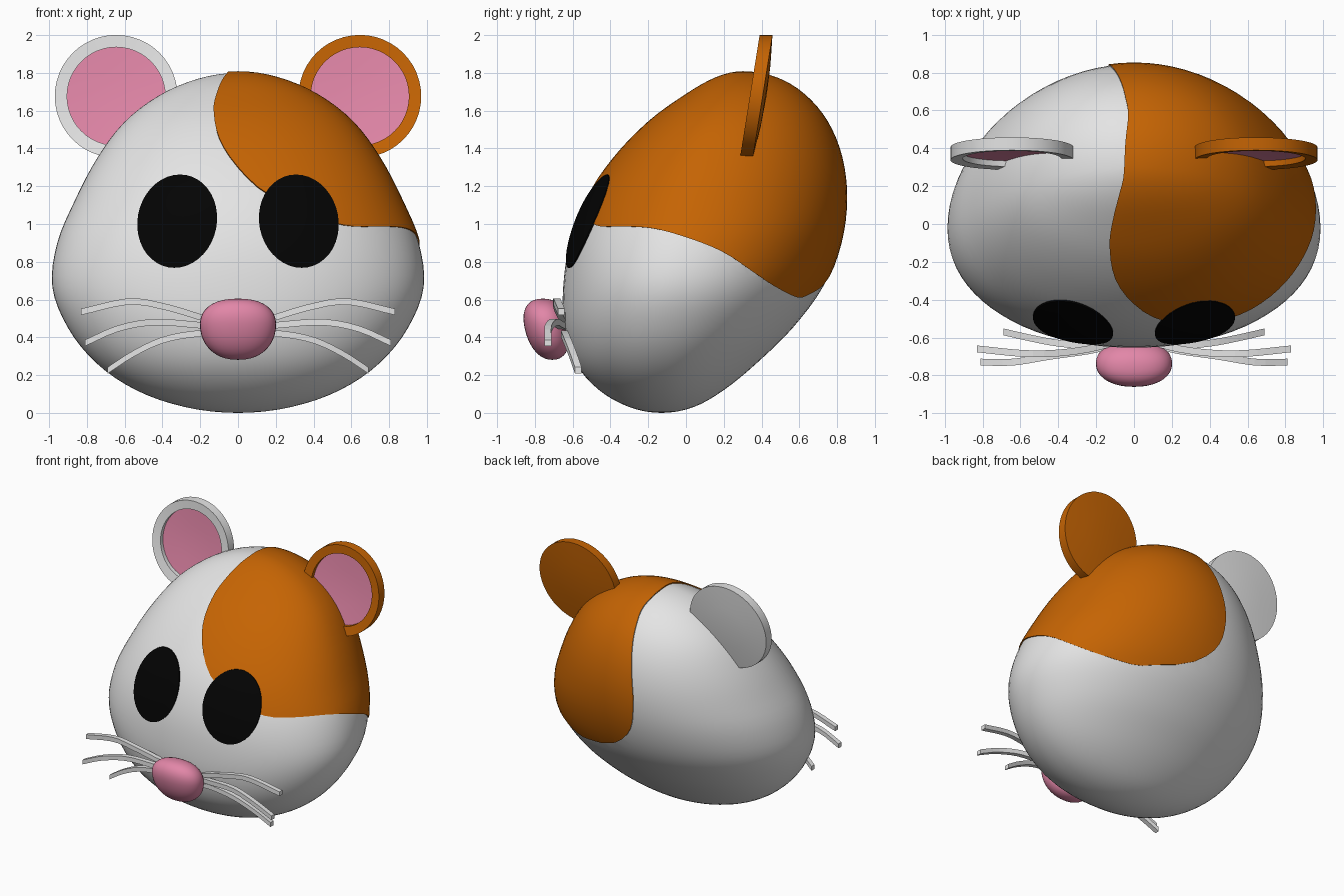
import bpy, bmesh, math
from mathutils import Vector

cube = bpy.data.objects.get("Cube")
if cube:
    bpy.data.objects.remove(cube, do_unlink=True)


def material(name, r, g, b):
    m = bpy.data.materials.new(name)
    m.use_nodes = True
    m.diffuse_color = (r, g, b, 1)
    bsdf = next(n for n in m.node_tree.nodes if n.type == 'BSDF_PRINCIPLED')
    bsdf.inputs["Base Color"].default_value = (r, g, b, 1)
    return m


WHITE = material("white fur", .78, .78, .78)
ORANGE = material("orange fur", .56, .127, .001)
PINK = material("pink skin", .76, .24, .39)
BLACK = material("eye black", .001, .001, .001)


def spline(pts, x):
    """Smooth value at x through a list of (x, value) points."""
    x = min(max(x, pts[0][0]), pts[-1][0])
    i = 0
    while i < len(pts) - 2 and x > pts[i + 1][0]:
        i += 1

    def slope(k):
        a, b = pts[max(k - 1, 0)], pts[min(k + 1, len(pts) - 1)]
        return (b[1] - a[1]) / (b[0] - a[0])
    (x0, v0), (x1, v1) = pts[i], pts[i + 1]
    w = x1 - x0
    t = (x - x0) / w
    s = 1 - t
    return (v0 * (1 + 2 * t) * s * s + v1 * (3 - 2 * t) * t * t
            + w * t * s * (slope(i) * s - slope(i + 1) * t))


def soft(v, power):
    return math.copysign(abs(v) ** power, v)


def loft(bm, rings):
    """Skin closed rings; a ring of one point is a pole. Returns faces per band."""
    vs = [[bm.verts.new(p) for p in ring] for ring in rings]
    bands = []
    for a, b in zip(vs, vs[1:]):
        n = max(len(a), len(b))
        band = []
        for i in range(n):
            j = (i + 1) % n
            quad = [a[i % len(a)], a[j % len(a)], b[j % len(b)], b[i % len(b)]]
            band.append(bm.faces.new(list(dict.fromkeys(quad))))
        bands.append(band)
    return bands


def finish(bm, name, mats, smooth=True):
    bmesh.ops.recalc_face_normals(bm, faces=bm.faces[:])
    me = bpy.data.meshes.new(name)
    bm.to_mesh(me)
    bm.free()
    for m in mats:
        me.materials.append(m)
    ob = bpy.data.objects.new(name, me)
    bpy.context.collection.objects.link(ob)
    if smooth:
        bpy.ops.object.select_all(action='DESELECT')
        ob.select_set(True)
        bpy.context.view_layer.objects.active = ob
        bpy.ops.object.shade_smooth_by_angle(angle=math.radians(40))


def circle(n):
    return [2 * math.pi * i / n for i in range(n)]


# Head profiles, evenly spaced over the polar angle from bottom to top
HALF = .9
STEP = math.pi / 12
FLAT = 2.1  # squareness of the face


def by_angle(values):
    return [(i * STEP, v) for i, v in enumerate(values)]


WIDTH = by_angle([0, .28, .54, .75, .90, .983, .957, .86, .745, .605, .42, .21, 0])
FRONT = by_angle([-.13, -.30, -.46, -.585, -.645, -.65, -.615, -.525, -.375, -.195, 0, .16, .3])
BACK = by_angle([-.13, .04, .20, .375, .565, .725, .815, .845, .82, .745, .625, .475, .3])


def middle(z):
    h = z / (2 * HALF)
    return -.13 + .43 * h - .07 * math.sin(math.pi * h)


def head_point(t, a):
    z = HALF * (1 - math.cos(t))
    mid = middle(z)
    side, power = (FRONT, 2 / FLAT) if math.sin(a) < 0 else (BACK, 1)
    depth = abs(spline(side, t) - mid)
    return Vector((spline(WIDTH, t) * soft(math.cos(a), power),
                   mid + depth * soft(math.sin(a), power), z))


def face_y(x, z):
    t = math.acos(1 - z / HALF)
    mid = middle(z)
    return mid - (mid - spline(FRONT, t)) * (1 - (x / spline(WIDTH, t)) ** FLAT) ** (1 / FLAT)


# Border of the orange patch: inner edge by height, lower edge by depth
EDGE_FRONT = [(.95, .56), (1.08, .30), (1.165, .14), (1.285, .01),
              (1.44, -.095), (1.6, -.128), (1.69, -.11), (1.76, -.08), (1.8, -.05)]
EDGE_BACK = [(.6, .4), (.68, .15), (.78, 0), (.88, -.085), (1, -.125), (1.2, -.13),
             (1.64, -.045), (1.72, -.03), (1.8, -.05)]
EDGE_LOW = [(-.5, .985), (-.2, .98), (0, .93), (.2, .85), (.35, .75),
            (.47, .67), (.6, .61), (.7, .62), (.85, .67)]


def patch(p):
    a = p.x - spline(EDGE_FRONT if p.y < middle(p.z) else EDGE_BACK, p.z)
    b = p.z - spline(EDGE_LOW, p.y)
    k = .14
    h = max(k - abs(a - b), 0) / k
    return min(a, b) - h * h * k / 4


# Head, cut along the patch border, with the patch slightly raised
bm = bmesh.new()
N = 48
loft(bm, [[head_point(0, 0)]]
     + [[head_point(math.pi * i / N, a) for a in circle(80)] for i in range(1, N)]
     + [[head_point(math.pi, 0)]])
cuts = []
for e in bm.edges[:]:
    f0, f1 = (patch(v.co) for v in e.verts)
    if f0 * f1 < 0:
        cuts.append(bmesh.utils.edge_split(e, e.verts[0], f0 / (f0 - f1))[1])
bmesh.ops.connect_verts(bm, verts=cuts)
orange = [f for f in bm.faces if sum(patch(v.co) for v in f.verts) > 0]
for f in orange:
    f.material_index = 1
raised = bmesh.ops.extrude_face_region(bm, geom=orange)["geom"]
centre = Vector((0, .1, HALF))
for v in raised:
    if isinstance(v, bmesh.types.BMVert):
        v.co += (v.co - centre).normalized() * .009
finish(bm, "head", [WHITE, ORANGE])

# Nose: a rounded block, fuller and further forward at the top
bm = bmesh.new()


def nose_point(t, a):
    h = -soft(math.cos(t), .9)
    r = soft(math.sin(t), .87) * (1 + .1 * h)
    return (.2 * r * soft(math.cos(a), .92),
            -.733 - .025 * h + .12 * r * soft(math.sin(a), .92), .443 + .162 * h)


loft(bm, [[nose_point(0, 0)]]
     + [[nose_point(math.pi * i / 20, a) for a in circle(36)] for i in range(1, 20)]
     + [[nose_point(math.pi, 0)]])
finish(bm, "nose", [PINK])

# Whisker paths for one side, root to tip
WHISKERS = {
    "upper": [(.12, -.63, .48), (.21, -.655, .51), (.38, -.68, .56), (.57, -.685, .59), (.83, -.66, .535)],
    "middle": [(.12, -.64, .455), (.21, -.665, .465), (.45, -.70, .48), (.64, -.73, .445), (.81, -.73, .37)],
    "lower": [(.12, -.64, .41), (.21, -.645, .42), (.40, -.63, .385), (.56, -.60, .31), (.69, -.57, .225)],
}
# Ear cross-section from back centre to front centre: radius, depth
EAR = [(0, .033), (.16, .033), (.325, .033), (.325, -.035),
       (.26, -.035), (.26, -.005), (.13, -.005), (0, -.005)]

for side, s in (("left", 1), ("right", -1)):
    # Ears: shallow dishes leaning back
    def ear_point(r, d, a):
        x, z = r * math.cos(a), r * math.sin(a)
        return (s * .645 + x, .393 + d + .16 * z - .19 * r * r, 1.676 + z)

    bm = bmesh.new()
    bands = loft(bm, [[ear_point(r, d, a) for a in (circle(48) if r else [0])]
                      for r, d in EAR])
    for band in bands[-2:]:
        for f in band:
            f.material_index = 1
    finish(bm, side + "_ear", [ORANGE if s > 0 else WHITE, PINK])

    # Eyes: thin plates following the face
    def eye_point(r, a, lift):
        dz = .247 * r * math.sin(a)
        x = .322 + .211 * r * math.cos(a) - .06 * dz
        return (s * x, face_y(x, 1.015 + dz) - lift, 1.015 + dz)

    bm = bmesh.new()
    loft(bm, [[eye_point(0, 0, .015)]]
         + [[eye_point(i / 6, a, .015) for a in circle(40)] for i in range(1, 7)]
         + [[eye_point(1, a, .006) for a in circle(40)]])
    finish(bm, side + "_eye", [BLACK])

    # Whiskers: square-section strands
    for name, path in WHISKERS.items():
        bm = bmesh.new()
        rings = []
        for i in range(13):
            x = path[0][0] + (path[-1][0] - path[0][0]) * i / 12
            y = spline([(p[0], p[1]) for p in path], x)
            z = spline([(p[0], p[2]) for p in path], x)
            rings.append([(s * x, y + u * .018, z + w * .017)
                          for u, w in ((-1, -1), (1, -1), (1, 1), (-1, 1))])
        loft(bm, rings)
        bmesh.ops.holes_fill(bm, edges=[e for e in bm.edges if e.is_boundary])
        finish(bm, f"{side}_{name}_whisker", [WHITE], smooth=False)
